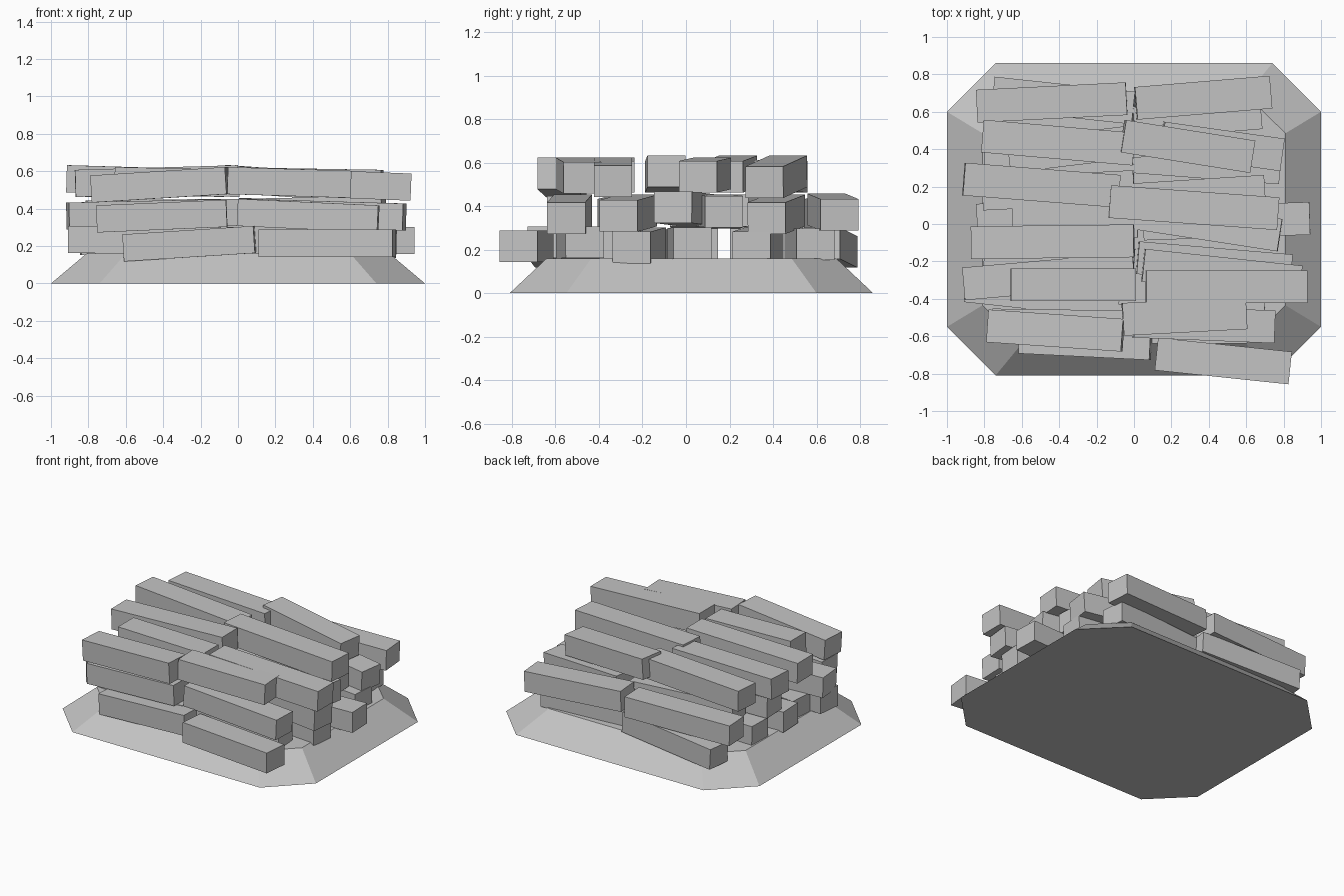
import bpy, bmesh, math
from mathutils import Vector, Matrix

grey = bpy.data.materials.new("plain_grey")
grey.diffuse_color = (0.55, 0.55, 0.55, 1)


def finish(bm, name):
    bmesh.ops.recalc_face_normals(bm, faces=bm.faces)
    me = bpy.data.meshes.new(name)
    bm.to_mesh(me)
    bm.free()
    me.materials.append(grey)
    ob = bpy.data.objects.new(name, me)
    bpy.context.collection.objects.link(ob)
    return ob


def octagon(bm, hx, hy, cx, cy, z):
    pts = [(cx, hy), (hx, cy), (hx, -cy), (cx, -hy), (-cx, -hy), (-hx, -cy), (-hx, cy), (-cx, hy)]
    return [bm.verts.new((x, y + 0.025, z)) for x, y in pts]


# Base: cut-corner slab with sloping sides
bm = bmesh.new()
low = octagon(bm, 1.0, 0.835, 0.74, 0.575, 0)
top = octagon(bm, 0.81, 0.665, 0.60, 0.46, 0.16)
bm.faces.new(low)
bm.faces.new(top)
for i in range(8):
    j = (i + 1) % 8
    bm.faces.new((low[i], low[j], top[j], top[i]))
finish(bm, "base")


# Beam: square bar between two end centres
def beam(name, x0, x1, y0, y1, z0, z1, w=0.175, h=0.145):
    a, b = Vector((x0, y0, z0)), Vector((x1, y1, z1))
    d = b - a
    yaw = math.atan2(d.y, d.x)
    pitch = -math.atan2(d.z, math.hypot(d.x, d.y))
    m = (Matrix.Translation((a + b) / 2) @ Matrix.Rotation(yaw, 4, 'Z')
         @ Matrix.Rotation(pitch, 4, 'Y') @ Matrix.Diagonal((d.length, w, h, 1)))
    bm = bmesh.new()
    bmesh.ops.create_cube(bm, size=1, matrix=m)
    finish(bm, name)


# Layers of beams: x0, x1, y0, y1, z0, z1 (end centres)
bottom = [
    (-0.61, 0.09, -0.605, -0.64, 0.19, 0.235),
    (-0.90, -0.08, -0.33, -0.42, 0.235, 0.23),
    (-0.80, 0.0, -0.16, -0.22, 0.22, 0.225),
    (-0.84, 0.0, 0.02, 0.06, 0.225, 0.225),
    (-0.80, 0.0, 0.31, 0.29, 0.22, 0.225),
    (-0.75, 0.0, 0.70, 0.62, 0.19, 0.23),
    (0.12, 0.835, -0.695, -0.77, 0.215, 0.215),
    (-0.10, 0.70, -0.52, -0.465, 0.23, 0.235),
    (0.02, 0.84, -0.18, -0.25, 0.23, 0.21),
    (0.05, 0.94, 0.0, 0.03, 0.225, 0.23),
    (0.0, 0.78, 0.36, 0.30, 0.23, 0.21),
    (0.0, 0.68, 0.54, 0.595, 0.225, 0.225),
]
middle = [
    (-0.755, -0.06, -0.54, -0.55, 0.345, 0.375),
    (-0.91, 0.0, -0.32, -0.24, 0.36, 0.38),
    (-0.65, 0.02, 0.015, 0.015, 0.375, 0.38),
    (-0.81, 0.0, 0.16, 0.20, 0.37, 0.38),
    (-0.67, 0.08, 0.36, 0.45, 0.37, 0.37),
    (-0.84, -0.04, 0.63, 0.67, 0.36, 0.37),
    (0.0, 0.75, -0.52, -0.55, 0.38, 0.345),
    (0.05, 0.89, -0.22, -0.31, 0.38, 0.355),
    (0.0, 0.78, 0.06, -0.06, 0.38, 0.395),
    (0.0, 0.70, 0.13, 0.175, 0.38, 0.375),
    (0.15, 0.79, 0.46, 0.37, 0.38, 0.345),
    (0.01, 0.73, 0.645, 0.705, 0.385, 0.36),
]
upper = [
    (-0.78, -0.06, -0.545, -0.595, 0.505, 0.55),
    (-0.66, 0.01, -0.325, -0.325, 0.55, 0.535),
    (-0.87, 0.0, -0.10, -0.09, 0.535, 0.56),
    (-0.91, -0.08, 0.24, 0.175, 0.56, 0.535),
    (-0.81, 0.0, 0.47, 0.40, 0.535, 0.54),
    (-0.06, 0.60, -0.51, -0.475, 0.55, 0.53),
    (0.065, 0.925, -0.335, -0.335, 0.55, 0.515),
    (-0.13, 0.77, 0.12, 0.055, 0.55, 0.535),
    (-0.06, 0.63, 0.47, 0.36, 0.56, 0.51),
]
for label, rows in (("bottom", bottom), ("middle", middle), ("upper", upper)):
    for n, row in enumerate(rows, 1):
        beam(f"{label}_beam_{n}", *row)
